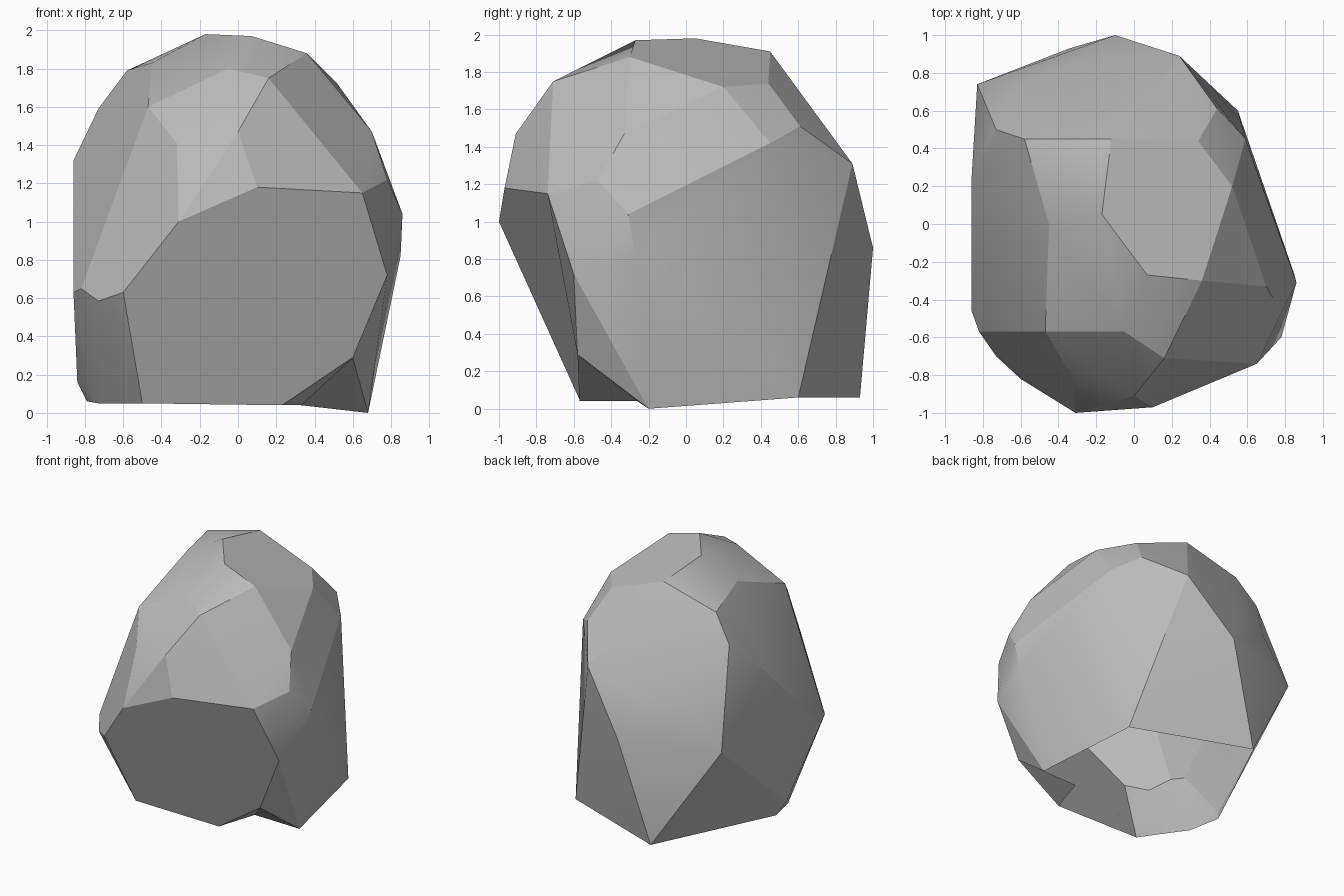
import bpy
import bmesh
import math

# Remove the default cube only
default_cube = bpy.data.objects.get("Cube")
if default_cube:
    bpy.data.objects.remove(default_cube, do_unlink=True)


def make_material(name, colour):
    material = bpy.data.materials.new(name)
    material.use_nodes = True
    material.diffuse_color = colour
    shader = material.node_tree.nodes["Principled BSDF"]
    shader.inputs["Base Color"].default_value = colour
    shader.inputs["Roughness"].default_value = .8
    return material


# Corners that are shared by several facets
notch_top = (.6, -.58, .29)
notch_front = (.23, -.57, .04)
notch_inner = (.33, -.26, .04)
notch_side = (.68, -.2, 0)
left_brow = (-.86, .24, 1.32)
back_brow = (-.73, .5, 1.59)
back_spur = (-.83, .74, .85)
back_dent = (-.56, .77, 1.17)

# Corners of the chipped facets, grouped by the side of the boulder
front_facet = [
    (-.31, -1, 1), (.1, -.97, 1.18), (.65, -.74, 1.15), (.78, -.6, .72),
    notch_top, notch_front, (-.5, -.57, .05), (-.6, -.82, .63),
]
top_facet = [
    (-.17, .05, 1.98), (.07, -.27, 1.97), (.36, -.3, 1.88),
    (.52, .2, 1.72), (.34, .44, 1.74), (-.12, .45, 1.91),
]
left_shoulder = [
    left_brow, back_brow, (-.58, .45, 1.79), (-.45, 0, 1.83), (-.47, -.57, 1.6),
]
back_chip = [left_brow, back_brow, back_dent, back_spur]
front_shoulder = [
    (-.05, -.57, 1.8), (.16, -.71, 1.75), (0, -.91, 1.47), (-.32, -.82, 1.41),
]
left_chips = [
    (-.73, -.7, .585), (-.82, -.57, .65), (-.86, -.46, .63),
    (-.84, -.06, .16), (-.79, 0, .06), (-.73, -.24, .05),
]
right_bulge = [
    (.7, -.33, 1.47), (.78, -.47, 1.22), (.86, -.31, 1.04),
    (.85, -.27, .82), (.59, .45, 1.42),
]
back_ridge = [
    (.44, .61, 1.51), (.24, .89, 1.31), (-.1, 1, .86), (-.24, .88, 1.16),
]
base_corners = [notch_side, (.55, .6, .06), (-.34, .93, .06)]


def build_boulder(name, groups, flat_facets, material):
    """Wrap the facet corners in a skin, then chip and open it."""
    bm = bmesh.new()
    corners = {corner: bm.verts.new(corner)
               for group in groups for corner in group}
    result = bmesh.ops.convex_hull(bm, input=bm.verts[:])
    leftovers = {item for key in ("geom_interior", "geom_unused")
                 for item in result[key]
                 if isinstance(item, bmesh.types.BMVert)}
    bmesh.ops.delete(bm, geom=list(leftovers), context="VERTS")
    corners = {key: vert for key, vert in corners.items() if vert.is_valid}

    # Open underside
    underside = [face for face in bm.faces
                 if all(vert.co.z < .1 for vert in face.verts)]
    bmesh.ops.delete(bm, geom=underside, context="FACES")

    # Notch in the front corner of the base
    rim = [corners[key] for key in (notch_top, notch_front, notch_side)]
    notch = bm.faces.get(rim)
    if notch:
        bm.faces.remove(notch)
        inner = bm.verts.new(notch_inner)
        bm.faces.new((rim[0], rim[1], inner))
        bm.faces.new((rim[0], inner, rim[2]))
        for edge in [e for e in bm.edges if not e.link_faces]:
            bm.edges.remove(edge)

    # Hollow chip on the back
    if back_brow in corners and back_spur in corners:
        crease = bm.edges.get((corners[back_brow], corners[back_spur]))
        if crease:
            bmesh.ops.rotate_edges(bm, edges=[crease], use_ccw=False)

    # Join each broad facet into one face
    for facet in flat_facets:
        ring = {corners[key] for key in facet if key in corners}
        pieces = [face for face in bm.faces if ring.issuperset(face.verts)]
        if len(pieces) > 1:
            bmesh.ops.dissolve_faces(bm, faces=pieces)

    bmesh.ops.recalc_face_normals(bm, faces=bm.faces[:])
    mesh = bpy.data.meshes.new(name)
    bm.to_mesh(mesh)
    bm.free()
    mesh.materials.append(material)
    boulder = bpy.data.objects.new(name, mesh)
    bpy.context.collection.objects.link(boulder)
    return boulder


stone_grey = make_material("stone grey", (.5, .5, .5, 1))
boulder = build_boulder(
    "boulder",
    [front_facet, top_facet, left_shoulder, back_chip, front_shoulder,
     left_chips, right_bulge, back_ridge, base_corners],
    [front_facet, top_facet, left_shoulder],
    stone_grey,
)

# Soft faces with crisp chipped edges
bpy.ops.object.select_all(action="DESELECT")
boulder.select_set(True)
bpy.context.view_layer.objects.active = boulder
bpy.ops.object.shade_smooth_by_angle(angle=math.radians(20))
